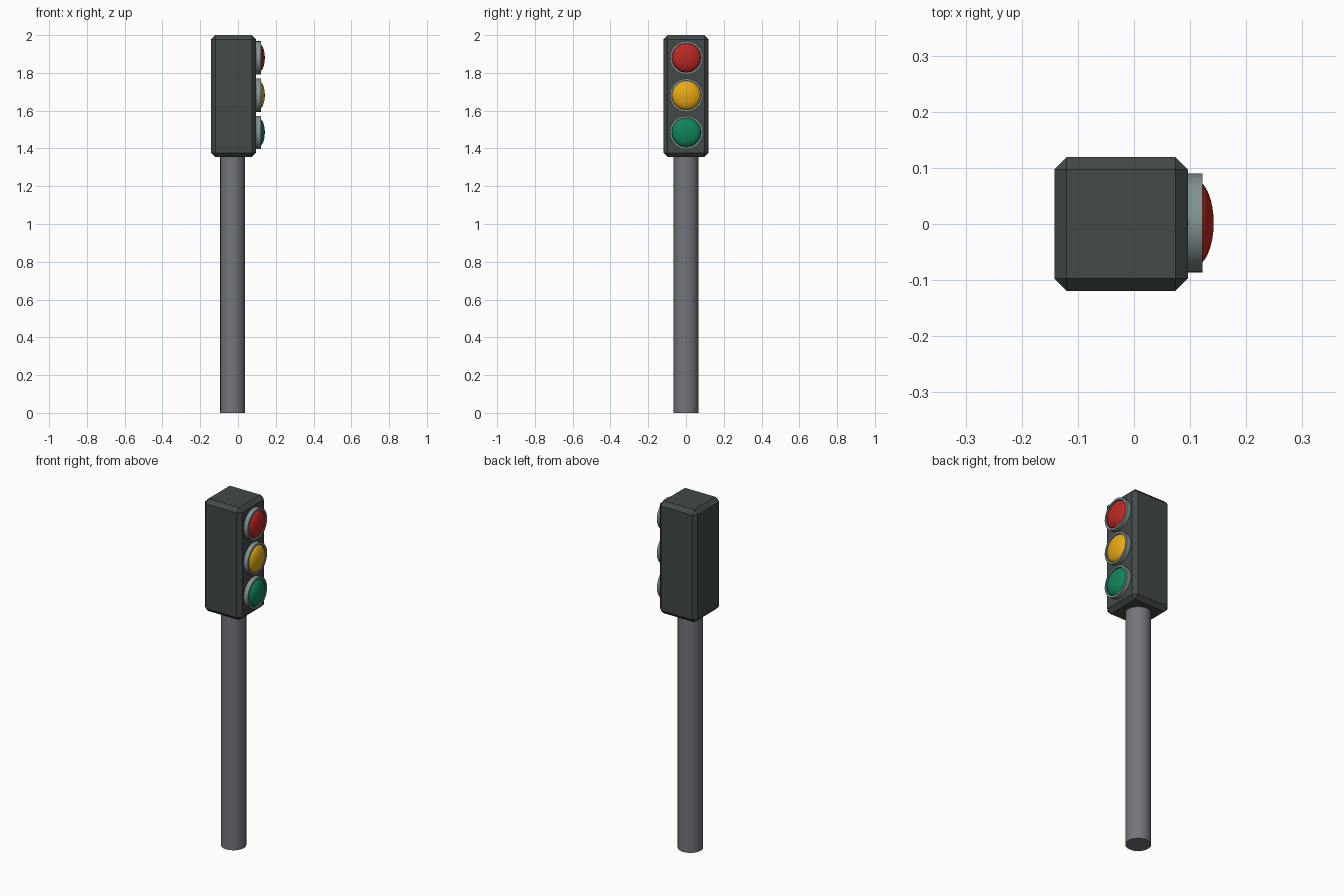
import bpy, bmesh, math
from mathutils import Matrix, Vector

if "Cube" in bpy.data.objects:
    bpy.data.objects.remove(bpy.data.objects["Cube"])


def material(name, rgb):
    m = bpy.data.materials.new(name)
    m.diffuse_color = (*rgb, 1)
    m.use_nodes = True
    m.node_tree.nodes["Principled BSDF"].inputs["Base Color"].default_value = m.diffuse_color
    return m


def add_object(name, bm, mat, smooth=False):
    bmesh.ops.recalc_face_normals(bm, faces=bm.faces)
    me = bpy.data.meshes.new(name)
    bm.to_mesh(me)
    bm.free()
    ob = bpy.data.objects.new(name, me)
    bpy.context.collection.objects.link(ob)
    me.materials.append(mat)
    if smooth:
        bpy.ops.object.select_all(action='DESELECT')
        ob.select_set(True)
        bpy.context.view_layer.objects.active = ob
        bpy.ops.object.shade_smooth_by_angle(angle=math.radians(35))
    return ob


def revolve_x(name, profile, centre, mat, closed, steps=32):
    """Spin a (depth, radius) profile around the x axis."""
    bm = bmesh.new()
    vs = [bm.verts.new((d, 0, r)) for d, r in profile]
    pairs = list(zip(vs, vs[1:])) + ([(vs[-1], vs[0])] if closed else [])
    edges = [bm.edges.new(p) for p in pairs]
    bmesh.ops.spin(bm, geom=vs + edges, cent=(0, 0, 0), axis=(1, 0, 0),
                   angle=math.tau, steps=steps, use_merge=True)
    bmesh.ops.remove_doubles(bm, verts=bm.verts, dist=1e-5)
    bmesh.ops.translate(bm, verts=bm.verts, vec=centre)
    return add_object(name, bm, mat, True)


dark = material("housing_dark", (0.055, 0.068, 0.066))
steel = material("pole_grey", (0.17, 0.18, 0.20))
rim = material("bezel_grey", (0.22, 0.29, 0.29))
lights = [
    ("red", 1.88, material("red_lens", (0.50, 0.022, 0.016))),
    ("yellow", 1.682, material("yellow_lens", (0.80, 0.40, 0.008))),
    ("green", 1.485, material("green_lens", (0.005, 0.24, 0.10))),
]

# Pole
bm = bmesh.new()
bmesh.ops.create_cone(bm, cap_ends=True, segments=32, radius1=0.066, radius2=0.066,
                      depth=1.37, matrix=Matrix.Translation((-0.028, 0, 0.685)))
add_object("pole", bm, steel, True)

# Chamfered housing
lo, hi = Vector((-0.142, -0.119, 1.355)), Vector((0.096, 0.119, 2.0))
bm = bmesh.new()
bmesh.ops.create_cube(bm, size=1, matrix=Matrix.Translation((lo + hi) / 2)
                      @ Matrix.Diagonal((*(hi - lo), 1)))
bmesh.ops.bevel(bm, geom=bm.edges[:], offset=0.022, offset_type='OFFSET',
                segments=1, affect='EDGES')
add_object("housing", bm, dark)

# Bezel ring and domed lens for each light
ring = [(0.09, 0.088), (0.122, 0.088), (0.122, 0.077), (0.09, 0.077)]
dome = [(0.108 + 0.034 * math.cos(a), 0.077 * math.sin(a))
        for a in (math.pi * i / 16 for i in range(17))]
for colour, z, mat in lights:
    revolve_x(colour + "_bezel", ring, (0, 0.002, z), rim, True)
    revolve_x(colour + "_lens", dome, (0, 0.002, z), mat, False)
